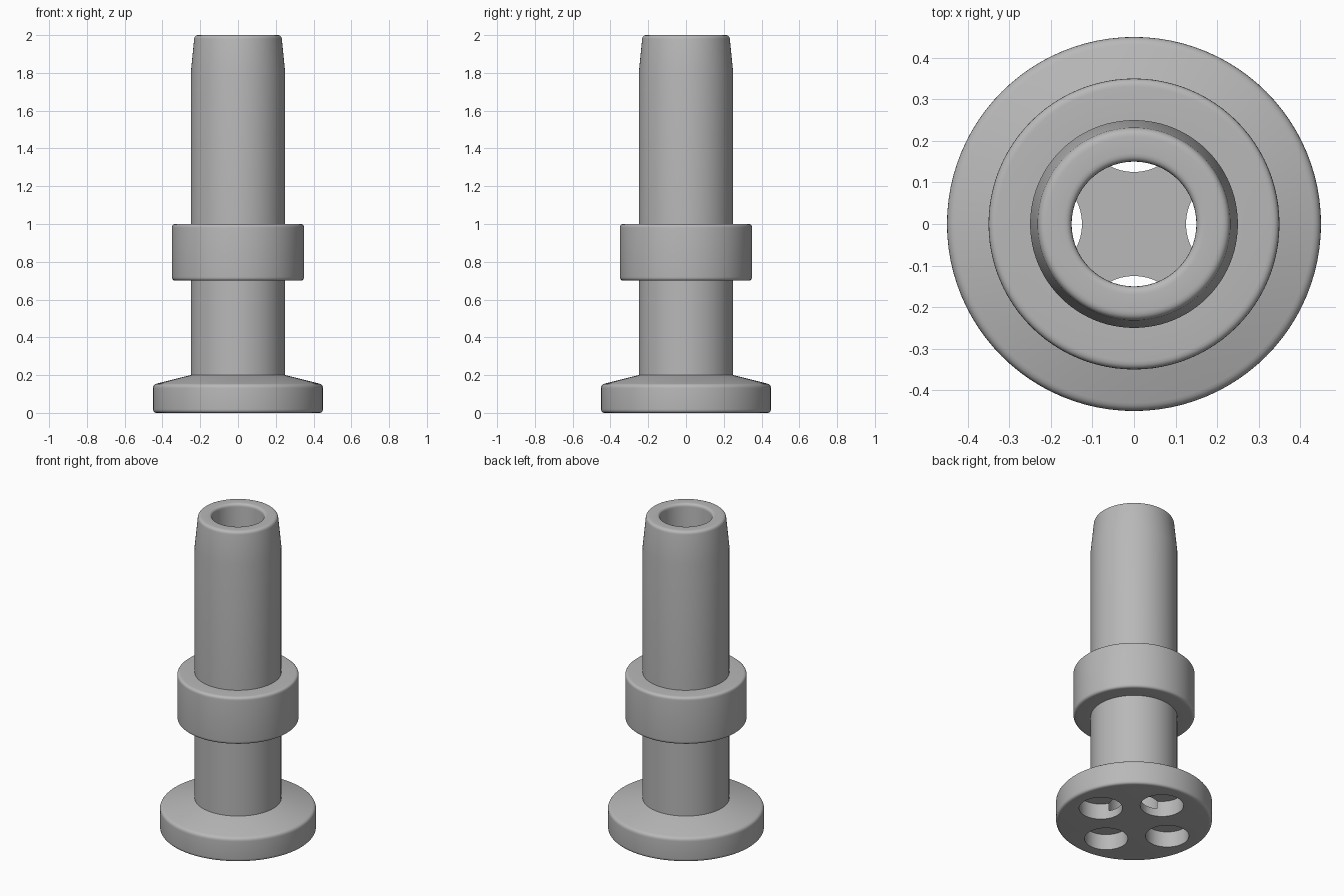
import bpy, bmesh, math

old = bpy.data.objects.get("Cube")
if old:
    bpy.data.objects.remove(old, do_unlink=True)

SEGMENTS = 96


def material(name, rgb):
    mat = bpy.data.materials.new(name)
    mat.use_nodes = True
    mat.diffuse_color = (*rgb, 1)
    mat.node_tree.nodes["Principled BSDF"].inputs["Base Color"].default_value = (*rgb, 1)
    return mat


def rounded(profile):
    """Replace corners given as (r, z, radius) by short arcs."""
    out = []
    for i, (r, z, rad) in enumerate(profile):
        if not rad:
            out.append((r, z))
            continue
        ends = []
        for q in (profile[i - 1], profile[(i + 1) % len(profile)]):
            dr, dz = q[0] - r, q[1] - z
            d = math.hypot(dr, dz)
            ends.append((r + dr / d * rad, z + dz / d * rad))
        (ar, az), (br, bz) = ends
        for k in range(6):
            t = k / 5
            a, b, c = (1 - t) ** 2, 2 * t * (1 - t), t * t
            out.append((a * ar + b * r + c * br, a * az + b * z + c * bz))
    return out


def lathe(name, profile, mat):
    """Spin a profile that runs from axis to axis into a closed solid."""
    bm = bmesh.new()
    verts = [bm.verts.new((r, 0, z)) for r, z in rounded(profile)]
    edges = [bm.edges.new(pair) for pair in zip(verts, verts[1:])]
    bmesh.ops.spin(bm, geom=verts + edges, cent=(0, 0, 0), axis=(0, 0, 1),
                   angle=math.tau, steps=SEGMENTS, use_merge=False)
    bmesh.ops.remove_doubles(bm, verts=bm.verts, dist=1e-5)
    bmesh.ops.recalc_face_normals(bm, faces=bm.faces)
    mesh = bpy.data.meshes.new(name)
    bm.to_mesh(mesh)
    bm.free()
    mesh.materials.append(mat)
    obj = bpy.data.objects.new(name, mesh)
    bpy.context.collection.objects.link(obj)
    return obj


grey = material("grey", (0.48, 0.48, 0.48))

# Hollow tube with collar, flanged foot and tapered mouth
FLOOR, HOLE_TOP = 0.05, 0.1
body = lathe("valve_body", [
    (0, 0, 0), (0.45, 0, 0.02), (0.45, 0.15, 0.02), (0.25, 0.2, 0),
    (0.25, 0.7, 0), (0.35, 0.7, 0.02), (0.35, 1, 0.02), (0.25, 1, 0),
    (0.25, 1.8, 0), (0.23, 2, 0.02), (0.15, 2, 0.02), (0.15, FLOOR, 0),
    (0, FLOOR, 0)], grey)

# Four round ports in the underside, opening into the bore
bm = bmesh.new()
for i in range(4):
    ring = bmesh.ops.create_cone(bm, cap_ends=True, segments=48, radius1=0.125,
                                 radius2=0.125, depth=2 * HOLE_TOP)["verts"]
    a = i * math.pi / 2
    bmesh.ops.translate(bm, verts=ring, vec=(0.25 * math.cos(a), 0.25 * math.sin(a), 0))
mesh = bpy.data.meshes.new("port_cutter")
bm.to_mesh(mesh)
bm.free()
cutter = bpy.data.objects.new("port_cutter", mesh)
bpy.context.collection.objects.link(cutter)
cutter.hide_render = True
cutter.hide_set(True)

ports = body.modifiers.new("ports", 'BOOLEAN')
ports.operation = 'DIFFERENCE'
ports.solver = 'EXACT'
ports.object = cutter

# Bake the cut, drop the helper and smooth the round surfaces
bpy.context.view_layer.objects.active = body
body.select_set(True)
bpy.ops.object.modifier_apply(modifier="ports")
bpy.data.objects.remove(cutter, do_unlink=True)
bpy.ops.object.shade_smooth_by_angle(angle=math.radians(30))
